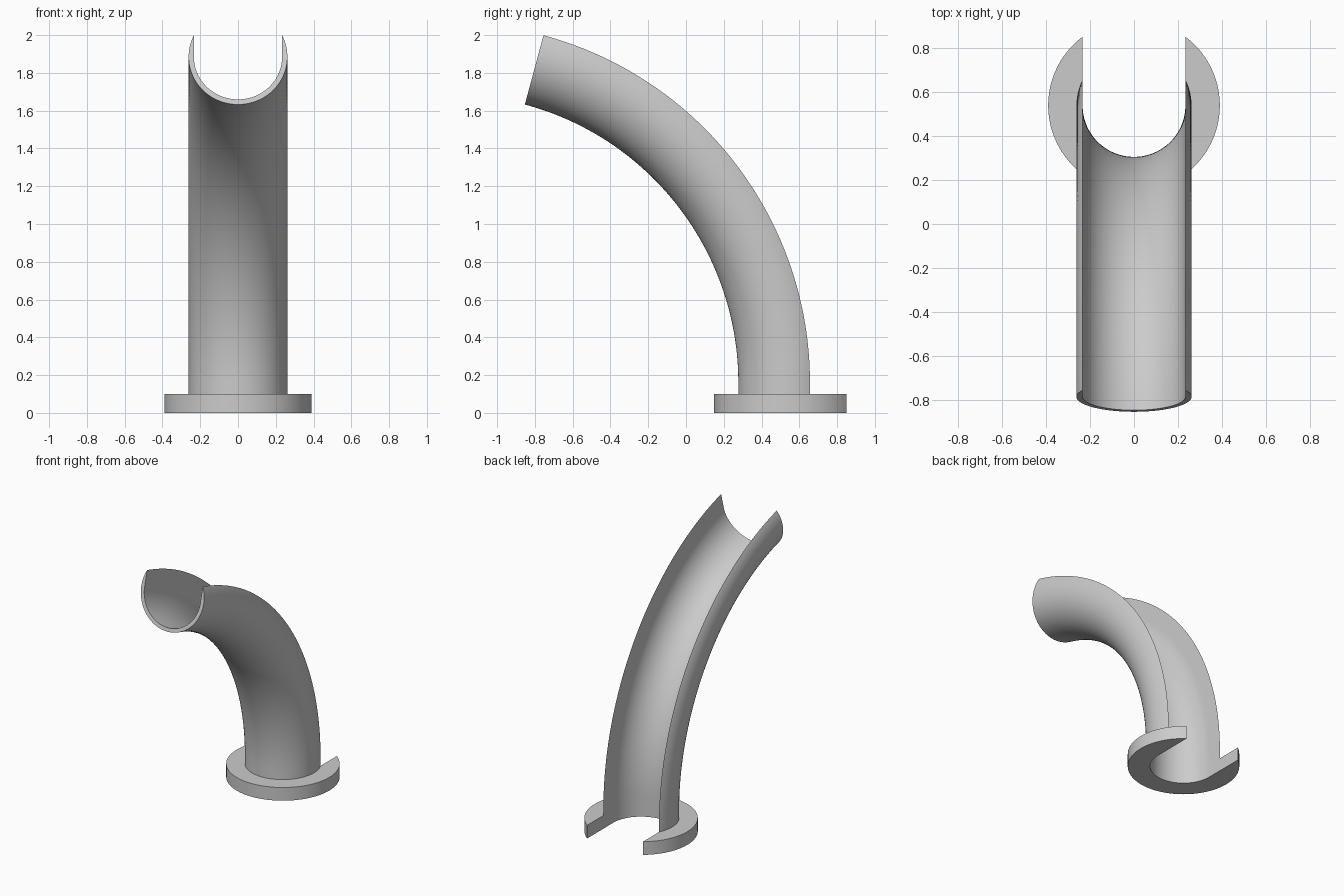
import bpy, bmesh, math

cube = bpy.data.objects.get("Cube")
if cube:
    bpy.data.objects.remove(cube, do_unlink=True)

BORE = 0.2335          # bore radius and half width of the open slot
BASE_Y = 0.5385        # centre of the foot
FLANGE_H = 0.1
BEND_Z = 0.16          # height where the bend starts
BEND_R = 1.786
BEND_ANGLE = math.radians(75)

grey = bpy.data.materials.new("plain_grey")
grey.use_nodes = True
colour = (0.6, 0.6, 0.6, 1)
grey.diffuse_color = colour
grey.node_tree.nodes["Principled BSDF"].inputs["Base Color"].default_value = colour


def arc(radius, half_angle, n):
    """Arc points (x, depth), symmetric about the front."""
    angles = [half_angle * (2 * i / n - 1) for i in range(n + 1)]
    return [(radius * math.sin(t), -radius * math.cos(t)) for t in angles]


def sweep_channel(name, outer_radius, stations, n=64):
    """Sweep a slotted ring section through stations of (y, z, tilt)."""
    outer = arc(outer_radius, math.pi - math.asin(BORE / outer_radius), n)
    inner = arc(BORE, math.pi / 2, n)
    section = outer + inner[::-1]
    count = len(section)
    bm = bmesh.new()
    rings = []
    for y, z, tilt in stations:
        rings.append([bm.verts.new((u, y + v * math.cos(tilt), z + v * math.sin(tilt)))
                      for u, v in section])
    # walls
    for a, b in zip(rings, rings[1:]):
        for i in range(count):
            j = (i + 1) % count
            bm.faces.new((a[i], a[j], b[j], b[i]))
    # end faces as strips between the outer and inner arcs
    for ring in (rings[0], rings[-1]):
        for i in range(n):
            bm.faces.new((ring[i], ring[i + 1], ring[count - 2 - i], ring[count - 1 - i]))
    bmesh.ops.recalc_face_normals(bm, faces=bm.faces)
    mesh = bpy.data.meshes.new(name)
    bm.to_mesh(mesh)
    bm.free()
    mesh.materials.append(grey)
    obj = bpy.data.objects.new(name, mesh)
    bpy.context.collection.objects.link(obj)
    bpy.ops.object.select_all(action='DESELECT')
    obj.select_set(True)
    bpy.context.view_layer.objects.active = obj
    bpy.ops.object.shade_smooth_by_angle(angle=math.radians(30))
    return obj


# foot flange, open at the back
sweep_channel("base_flange", 0.39, [(BASE_Y, 0, 0), (BASE_Y, FLANGE_H, 0)])

# curved open pipe: short straight foot, then a circular bend to the front
STEPS = 64
path = [(BASE_Y, FLANGE_H, 0)]
for i in range(STEPS + 1):
    t = BEND_ANGLE * i / STEPS
    path.append((BASE_Y - BEND_R * (1 - math.cos(t)), BEND_Z + BEND_R * math.sin(t), t))
sweep_channel("curved_pipe", 0.2615, path)
